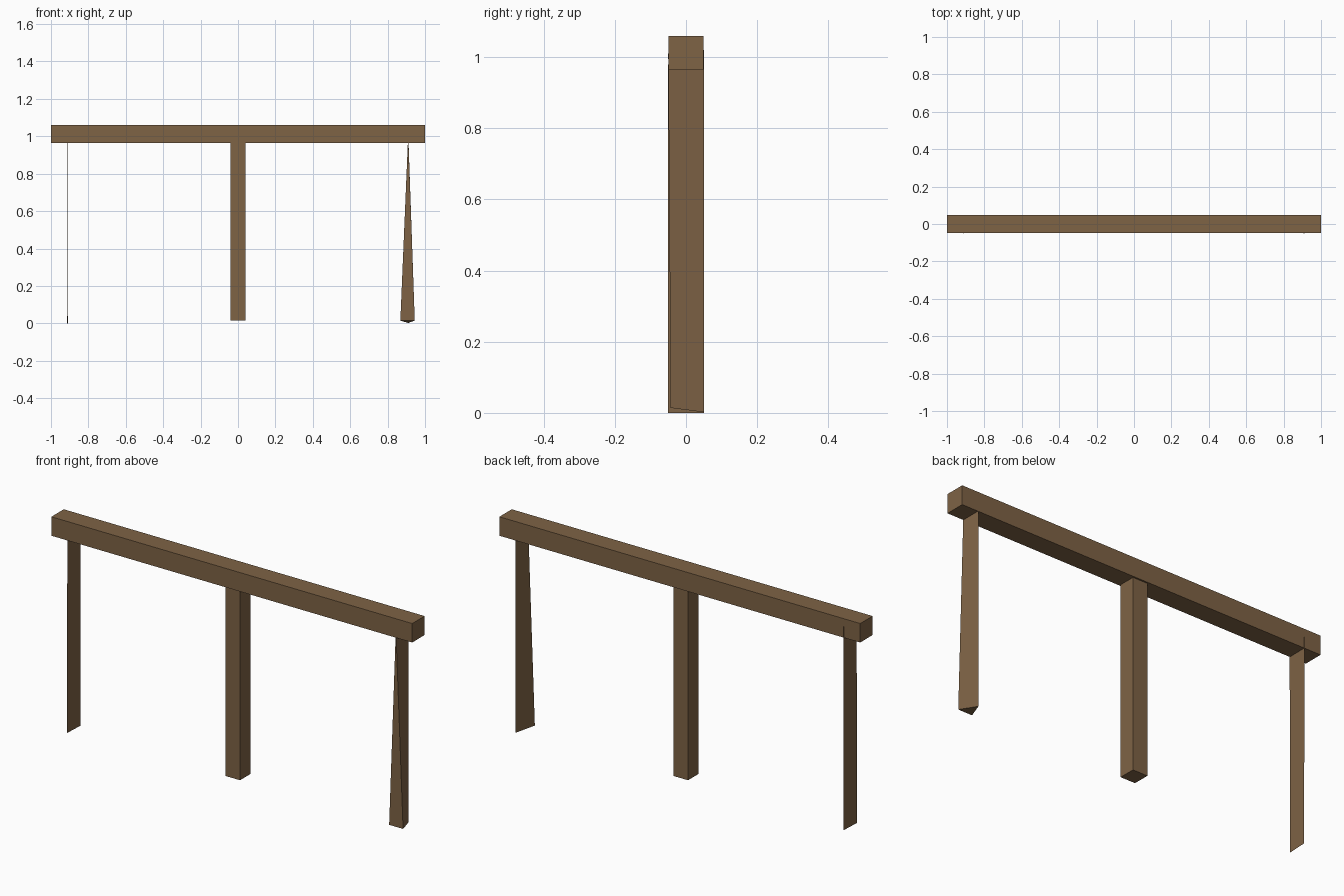
import bpy

if "Cube" in bpy.data.objects:
    bpy.data.objects.remove(bpy.data.objects["Cube"])

wood = bpy.data.materials.new("wood")
wood.diffuse_color = (0.21, 0.125, 0.06, 1)
wood.use_nodes = True
wood.node_tree.nodes["Principled BSDF"].inputs["Base Color"].default_value = wood.diffuse_color


def make(name, verts, faces):
    mesh = bpy.data.meshes.new(name)
    mesh.from_pydata(verts, [], faces)
    mesh.materials.append(wood)
    obj = bpy.data.objects.new(name, mesh)
    bpy.context.collection.objects.link(obj)
    return obj


def box(name, x, y, z0, z1):
    verts = [(sx * x, sy * y, z) for z in (z0, z1)
             for sx, sy in ((-1, -1), (1, -1), (1, 1), (-1, 1))]
    return make(name, verts, [(3, 2, 1, 0), (4, 5, 6, 7), (0, 1, 5, 4),
                              (1, 2, 6, 5), (2, 3, 7, 6), (3, 0, 4, 7)])


# Top beam and square centre post
box("beam", 1.0, 0.049, 0.965, 1.06)
box("centre_post", 0.04, 0.041, 0.015, 0.98)

# Left leg: a single flat board, seen edge-on from the front
make("left_leg",
     [(-0.913, -0.05, 0), (-0.908, 0.05, 0), (-0.909, 0.05, 1.02), (-0.911, -0.05, 0.98)],
     [(0, 1, 2, 3)])

# Right leg: wedge with a triangular foot, closing to an edge at the top
make("right_leg",
     [(0.868, -0.043, 0.014), (0.945, -0.043, 0.014), (0.91, 0.05, 0.002),
      (0.91, -0.05, 1.01), (0.91, 0.05, 1.02)],
     [(0, 2, 1), (0, 1, 3), (1, 2, 4, 3), (2, 0, 3, 4)])
